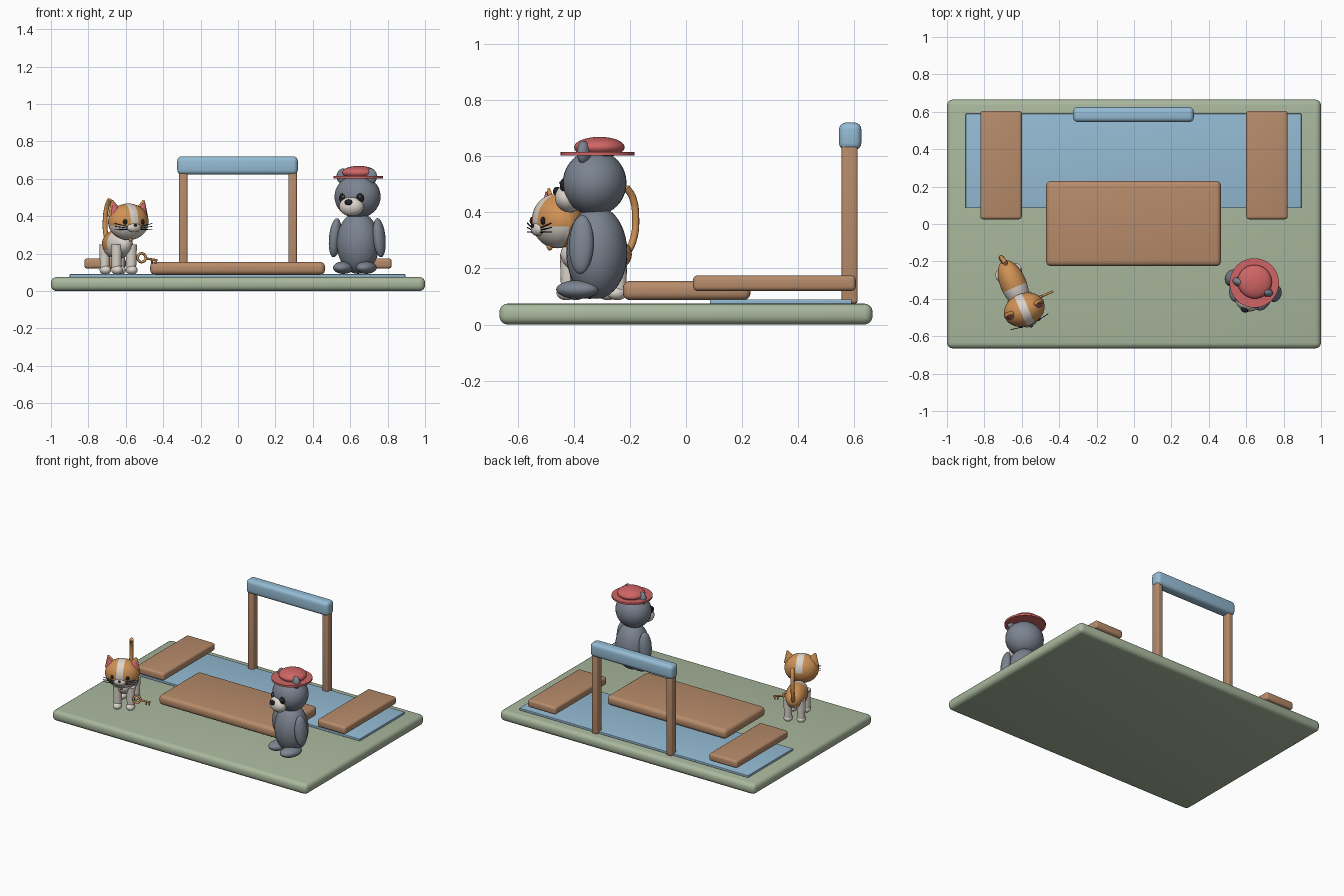
import bpy, bmesh, math
from mathutils import Matrix, Vector

cube = bpy.data.objects.get("Cube")
if cube:
    bpy.data.objects.remove(cube, do_unlink=True)


def material(name, r, g, b):
    m = bpy.data.materials.new(name)
    m.use_nodes = True
    m.diffuse_color = (r, g, b, 1)
    m.node_tree.nodes["Principled BSDF"].inputs["Base Color"].default_value = (r, g, b, 1)
    return m


green = material("sage green", .40, .48, .34)
wood = material("wood brown", .47, .26, .145)
blue = material("soft blue", .30, .50, .66)
grey = material("fur grey", .20, .23, .28)
red = material("hat red", .63, .13, .13)
orange = material("fur orange", .64, .29, .09)
cream = material("fur cream", .72, .66, .60)
black = material("dark black", .015, .015, .018)
pink = material("ear pink", .66, .14, .17)

WORLD = Matrix()


def finish(name, bm, mats, frame=WORLD, smooth=True):
    """Turn a bmesh into a named object placed in a figure's frame."""
    me = bpy.data.meshes.new(name)
    bmesh.ops.transform(bm, matrix=frame, verts=bm.verts)
    bm.to_mesh(me)
    bm.free()
    for m in mats:
        me.materials.append(m)
    ob = bpy.data.objects.new(name, me)
    bpy.context.collection.objects.link(ob)
    if smooth:
        bpy.ops.object.select_all(action='DESELECT')
        ob.select_set(True)
        bpy.context.view_layer.objects.active = ob
        bpy.ops.object.shade_smooth_by_angle(angle=math.radians(40))
    return ob


def slab(name, x, y, z, mat, bevel):
    """Rounded box from (min, max) ranges."""
    bm = bmesh.new()
    bmesh.ops.create_cube(bm, size=1)
    for v in bm.verts:
        v.co = [r[0] + (c + .5) * (r[1] - r[0]) for c, r in zip(v.co, (x, y, z))]
    if bevel:
        bmesh.ops.bevel(bm, geom=bm.edges[:], offset=bevel, segments=4,
                        profile=.5, affect='EDGES')
    return finish(name, bm, [mat])


def ball(name, loc, radii, mats, frame, tilt=0, cuts=(), rule=None):
    """Ellipsoid, optionally cut along planes and coloured by a rule."""
    bm = bmesh.new()
    bmesh.ops.create_uvsphere(bm, u_segments=32, v_segments=20, radius=1)
    bmesh.ops.scale(bm, vec=radii, verts=bm.verts)
    for co, no in cuts:
        bmesh.ops.bisect_plane(bm, geom=bm.verts[:] + bm.edges[:] + bm.faces[:],
                               plane_co=co, plane_no=no)
    if rule:
        for f in bm.faces:
            f.material_index = rule(f.calc_center_median())
    bmesh.ops.transform(bm, verts=bm.verts,
                        matrix=Matrix.Translation(loc) @ Matrix.Rotation(tilt, 4, 'Y'))
    return finish(name, bm, mats, frame)


def rod(name, a, b, r1, r2, mat, frame, flat=1, segments=16):
    """Tapered rod between two points."""
    a, b = Vector(a), Vector(b)
    bm = bmesh.new()
    bmesh.ops.create_cone(bm, cap_ends=True, segments=segments, radius1=r1,
                          radius2=r2, depth=(b - a).length)
    bmesh.ops.scale(bm, vec=(1, flat, 1), verts=bm.verts)
    turn = Vector((0, 0, 1)).rotation_difference(b - a).to_matrix().to_4x4()
    bmesh.ops.transform(bm, matrix=Matrix.Translation((a + b) / 2) @ turn, verts=bm.verts)
    return finish(name, bm, [mat], frame)


def tube(name, points, radius, mat, frame, cyclic=False):
    """Smooth round tube through a few points."""
    cu = bpy.data.curves.new(name, 'CURVE')
    cu.dimensions = '3D'
    cu.bevel_depth = radius
    cu.bevel_resolution = 3
    cu.use_fill_caps = True
    sp = cu.splines.new('BEZIER')
    sp.bezier_points.add(len(points) - 1)
    for bp, p in zip(sp.bezier_points, points):
        bp.co = p
        bp.handle_left_type = bp.handle_right_type = 'AUTO'
    sp.use_cyclic_u = cyclic
    cu.materials.append(mat)
    ob = bpy.data.objects.new(name, cu)
    ob.matrix_world = frame
    bpy.context.collection.objects.link(ob)


SIDES = (("left", 1), ("right", -1))

# Ground, mat, table, benches and gate
slab("ground", (-1, 1), (-.665, .665), (0, .075), green, .03)
slab("mat", (-.9, .895), (.085, .59), (.074, .09), blue, .003)
slab("table", (-.47, .465), (-.225, .23), (.087, .156), wood, .026)
for side, s in SIDES:
    slab(side + "_bench", sorted((s * .6, s * .822)), (.025, .605), (.12, .175), wood, .016)
    slab(side + "_post", sorted((s * .27, s * .315)), (.555, .612), (.075, .65), wood, .01)
slab("crossbar", (-.325, .32), (.545, .625), (.622, .72), blue, .025)

# Bear
bear = Matrix.Translation((.642, -.318, 0)) @ Matrix.Rotation(math.radians(-20), 4, 'Z')
ball("bear_body", (0, 0, .257), (.115, .108, .165), [grey], bear)
ball("bear_head", (0, -.008, .505), (.125, .112, .116), [grey], bear)
ball("bear_muzzle", (0, -.103, .452), (.068, .05, .052), [cream], bear)
ball("bear_nose", (0, -.15, .475), (.021, .014, .016), [black], bear)
for side, s in SIDES:
    ball("bear_%s_ear" % side, (s * .078, -.02, .613), (.036, .024, .042), [grey], bear)
    ball("bear_%s_eye" % side, (s * .048, -.103, .497), (.022, .018, .026), [black], bear)
    ball("bear_%s_eye_glint" % side, (s * .048 + .006, -.118, .505), (.005, .005, .005),
         [cream], bear)
    ball("bear_%s_arm" % side, (s * .125, -.013, .285), (.032, .045, .105), [grey], bear,
         tilt=-s * .1)
    ball("bear_%s_foot" % side, (s * .065, -.05, .125), (.052, .078, .033), [grey], bear)

# Hat
rod("hat_brim", (0, .003, .602), (0, .003, .615), .132, .132, red, bear, segments=48)
ball("hat_crown", (0, .01, .632), (.092, .09, .037), [red], bear)

# Cat: orange back and cap, cream chest, stripe and chin
cat = Matrix.Translation((-.645, -.32, 0)) @ Matrix.Rotation(math.radians(23), 4, 'Z')
ball("cat_body", (0, 0, .25), (.07, .135, .078), [orange, cream], cat,
     cuts=(((0, -.02, 0), (0, 1, 0)), ((0, 0, -.03), (0, 0, 1))),
     rule=lambda c: int(c.y < -.02 or c.z < -.03))
ball("cat_head", (0, -.15, .37), (.112, .088, .098), [orange, cream], cat,
     cuts=(((-.022, 0, 0), (1, 0, 0)), ((.022, 0, 0), (1, 0, 0)),
           ((0, 0, -.02), (0, 0, 1)), ((0, 0, 0), (0, 1, 0))),
     rule=lambda c: int((abs(c.x) < .022 and (c.y < 0 or c.z > 0))
                        or (c.z < -.02 and c.y < 0)))
ball("cat_muzzle", (0, -.225, .34), (.04, .022, .025), [cream], cat)
ball("cat_nose", (0, -.247, .352), (.009, .006, .007), [black], cat)
ball("cat_bell", (0, -.18, .28), (.011, .011, .016), [orange], cat)
for side, s in SIDES:
    rod("cat_%s_ear" % side, (s * .072, -.145, .41), (s * .092, -.145, .485),
        .045, .006, orange, cat, flat=.5)
    rod("cat_%s_inner_ear" % side, (s * .074, -.16, .415), (s * .09, -.156, .473),
        .032, .004, pink, cat, flat=.5)
    ball("cat_%s_eye" % side, (s * .05, -.226, .37), (.012, .009, .014), [black], cat)
    for i in range(3):
        rod("cat_%s_whisker_%d" % (side, i + 1), (s * .04, -.232, .345 - i * .008),
            (s * .11, -.22, .362 - i * .016), .002, .002, black, cat, segments=6)
    for end, y in (("front", -.09), ("hind", .07)):
        rod("cat_%s_%s_leg" % (side, end), (s * .043, y, .1), (s * .043, y, .25),
            .025, .03, cream, cat)
        ball("cat_%s_%s_paw" % (side, end), (s * .043, y - .007, .112),
             (.03, .036, .025), [cream], cat)

# Cat tail
tube("cat_tail", ((0, .11, .24), (-.005, .145, .3), (-.005, .155, .38),
                  (0, .14, .455), (.005, .115, .488)), .013, orange, cat)

# Small key beside the cat
ring = [(.09 + .023 * math.cos(t * math.pi / 4), -.12, .178 + .023 * math.sin(t * math.pi / 4))
        for t in range(8)]
tube("key_ring", ring, .007, orange, cat, cyclic=True)
rod("key_stem", (.11, -.12, .175), (.18, -.12, .165), .006, .006, orange, cat)
for i, x in enumerate((.15, .17)):
    rod("key_tooth_%d" % (i + 1), (x, -.12, .168), (x, -.12, .145), .005, .005, orange, cat)
